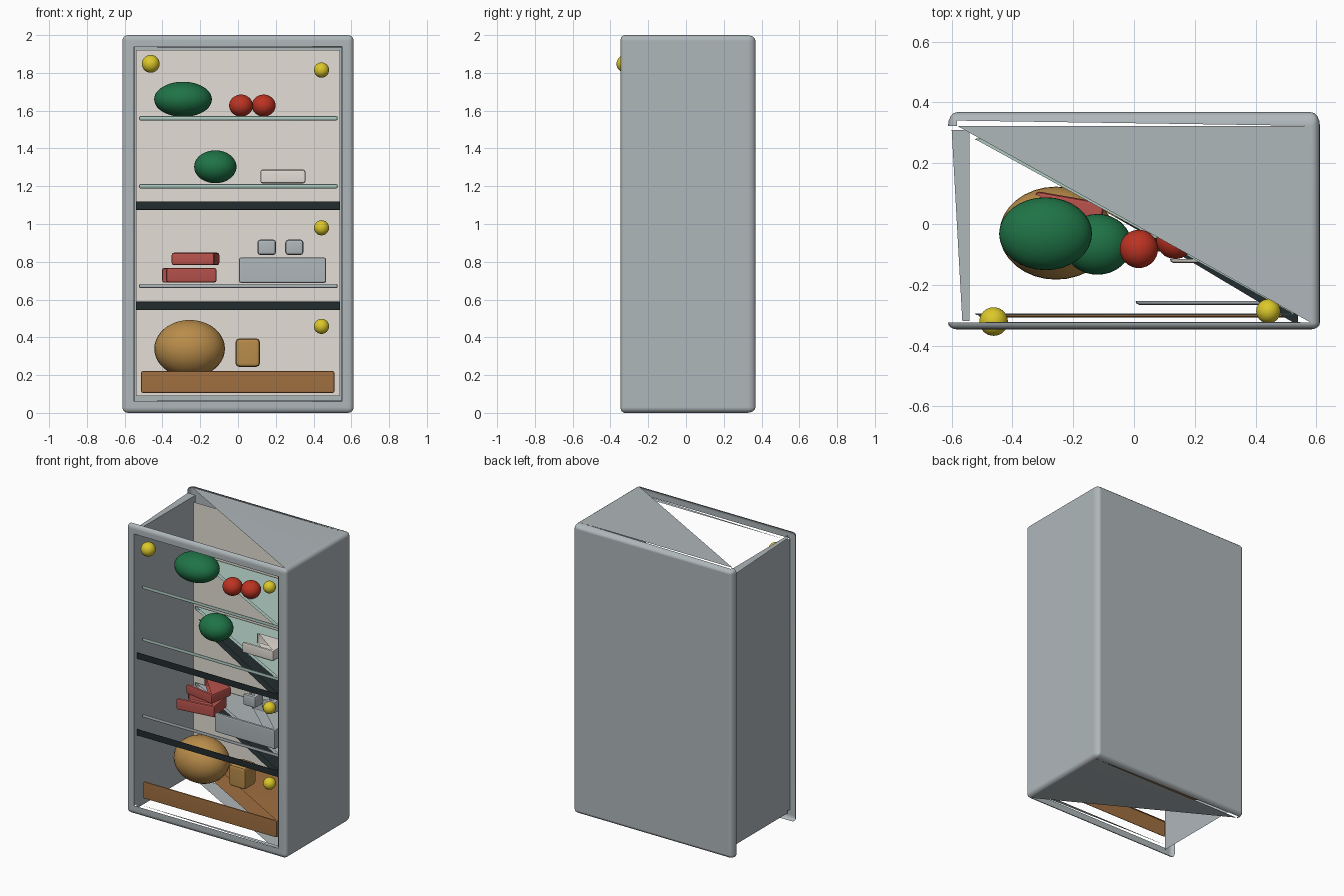
import bpy, bmesh
from math import radians
from mathutils import Vector

cube = bpy.data.objects.get("Cube")
if cube:
    bpy.data.objects.remove(cube)


def material(name, hexcode):
    """Flat material from an sRGB hex colour, stored as linear values."""
    srgb = [int(hexcode[i:i + 2], 16) / 255 for i in (0, 2, 4)]
    colour = [c / 12.92 if c < 0.04 else ((c + 0.055) / 1.055) ** 2.4 for c in srgb] + [1]
    m = bpy.data.materials.new(name)
    m.use_nodes = True
    m.diffuse_color = colour
    m.node_tree.nodes["Principled BSDF"].inputs["Base Color"].default_value = colour
    return m


STEEL = material("steel grey", "AFB7BA")
LINER = material("warm white", "E4DED5")
GLASS = material("pale glass green", "AFCBC2")
DARK = material("dark trim", "222C2E")
GREEN = material("leaf green", "1F7346")
RED = material("tomato red", "BC3322")
MEAT = material("meat red", "B8524C")
YELLOW = material("lemon yellow", "DCC82A")
TAN = material("melon tan", "B98C4A")
BROWN = material("drawer brown", "A06F40")


def finish(name, bm, mat, location=(0, 0, 0), turn=0):
    mesh = bpy.data.meshes.new(name)
    bm.to_mesh(mesh)
    bm.free()
    mesh.materials.append(mat)
    obj = bpy.data.objects.new(name, mesh)
    bpy.context.collection.objects.link(obj)
    obj.location = location
    obj.rotation_euler.z = radians(turn)
    bpy.ops.object.select_all(action='DESELECT')
    obj.select_set(True)
    bpy.context.view_layer.objects.active = obj
    bpy.ops.object.shade_smooth_by_angle(angle=radians(40))
    return obj


def shell(name, mat, x, y, z, bevel, turn=0, segments=2, opening=None):
    """Rounded box, open on its -x side, with diagonal half panels above and below."""
    low, high = (Vector(p) for p in zip(x, y, z))
    size = high - low
    bm = bmesh.new()
    bmesh.ops.create_cube(bm, size=1)
    bmesh.ops.scale(bm, vec=size, verts=bm.verts)
    bmesh.ops.bevel(bm, geom=bm.edges[:], offset=bevel, segments=segments,
                    profile=0.5, affect='EDGES')
    bm.normal_update()
    if opening:
        # front opening with a shallow inner return
        front = [f for f in bm.faces if f.normal.y < -0.99]
        bmesh.ops.inset_region(bm, faces=front, thickness=opening)
        rim = {v for f in front for v in f.verts}
        bmesh.ops.inset_region(bm, faces=front, thickness=0.005, depth=-0.025)
        rim |= {v for f in front for v in f.verts}
        bmesh.ops.delete(bm, geom=front, context='FACES')
        # flatter rounding in front, deeper rounding at the back
        for v in bm.verts:
            if v not in rim:
                end = size.y / 2 if v.co.y > 0 else -size.y / 2
                v.co.y = end + (v.co.y - end) * (1.5 if end > 0 else 0.75)
        bm.normal_update()
    # half panels
    for f in [f for f in bm.faces if abs(f.normal.z) > 0.99]:
        corner = min(f.verts, key=lambda v: v.co.x / size.x + v.co.y / size.y)
        bm.faces.new([v for v in f.verts if v != corner])
        bm.faces.remove(f)
    # open side and the long rounded strips beside it
    bm.normal_update()
    gone = [f for f in bm.faces if f.normal.x < -0.05 and abs(f.normal.y) < 0.01
            and f.calc_center_median().x < -size.x / 2 + bevel * 1.1]
    bmesh.ops.delete(bm, geom=gone, context='FACES')
    obj = finish(name, bm, mat, (low + high) / 2, turn)
    obj.modifiers.new("flat_faces", 'WEIGHTED_NORMAL').keep_sharp = True


def panel(name, mat, points):
    bm = bmesh.new()
    bm.faces.new([bm.verts.new(p) for p in points])
    finish(name, bm, mat)


def ball(name, mat, centre, radii):
    bm = bmesh.new()
    bmesh.ops.create_uvsphere(bm, u_segments=32, v_segments=20, radius=1)
    bmesh.ops.scale(bm, vec=radii, verts=bm.verts)
    finish(name, bm, mat, centre)


# Cabinet, inner walls and back liner
shell("cabinet", STEEL, (-0.612, 0.612), (-0.347, 0.368), (0, 2), 0.03,
      segments=4, opening=0.044)
for name, x in (("right_inner_wall", -0.541), ("left_inner_wall", 0.541)):
    panel(name, STEEL, [(x, -0.335, 0.04), (x, 0.31, 0.04), (x, 0.31, 1.96), (x, -0.335, 1.96)])
panel("wall_top_edge", STEEL, [(-0.541, -0.32, 1.96), (-0.541, 0.31, 1.96),
                               (-0.6, 0.31, 1.96), (-0.565, -0.32, 1.96)])
panel("back_liner", LINER, [(-0.541, 0.289, 0.09), (0.541, 0.289, 0.09),
                            (0.541, 0.289, 1.92), (-0.541, 0.289, 1.92)])

# Shelves and dark dividers
for name, mat, z in (("upper_shelf", GLASS, 1.56), ("middle_shelf", GLASS, 1.2),
                     ("lower_shelf", STEEL, 0.672)):
    shell(name, mat, (-0.523, 0.527), (-0.3, 0.282), (z - 0.011, z + 0.011), 0.006)
for name, z in (("upper_divider", 1.097), ("lower_divider", 0.567)):
    shell(name, DARK, (-0.54, 0.54), (-0.335, 0.312), (z - 0.022, z + 0.022), 0.003)

# Drawer and packed boxes
shell("bottom_drawer", BROWN, (-0.513, 0.51), (-0.307, 0.283), (0.105, 0.222), 0.01)
shell("white_tray", LINER, (0.118, 0.357), (-0.128, 0.05), (1.215, 1.288), 0.012)
shell("storage_bin", STEEL, (0.005, 0.467), (-0.266, 0.16), (0.688, 0.823), 0.012)
shell("left_jar", STEEL, (0.25, 0.347), (-0.1, 0), (0.835, 0.918), 0.018)
shell("right_jar", STEEL, (0.102, 0.202), (-0.1, 0), (0.835, 0.918), 0.018)
shell("lower_meat_pack", MEAT, (-0.393, -0.123), (-0.12, 0.06), (0.69, 0.768), 0.013, turn=8)
shell("upper_meat_pack", MEAT, (-0.34, -0.11), (-0.09, 0.09), (0.782, 0.848), 0.013, turn=-10)
shell("tan_carton", TAN, (-0.014, 0.117), (-0.09, 0.04), (0.243, 0.395), 0.022)

# Fruit and vegetables
ball("large_green_vegetable", GREEN, (-0.291, -0.032, 1.66), (0.153, 0.12, 0.093))
ball("small_green_vegetable", GREEN, (-0.12, -0.067, 1.303), (0.112, 0.1, 0.087))
ball("melon", TAN, (-0.256, -0.03, 0.34), (0.187, 0.153, 0.152))
for name, x, y in (("right_tomato", 0.016, -0.082), ("left_tomato", 0.136, -0.052)):
    ball(name, RED, (x, y, 1.627), (0.063, 0.063, 0.058))

# Round lamps
ball("corner_lamp", YELLOW, (-0.462, -0.321, 1.848), (0.047,) * 3)
for name, z in (("top_lamp", 1.815), ("middle_lamp", 0.98), ("bottom_lamp", 0.458)):
    ball(name, YELLOW, (0.442, -0.287, z), (0.04,) * 3)
